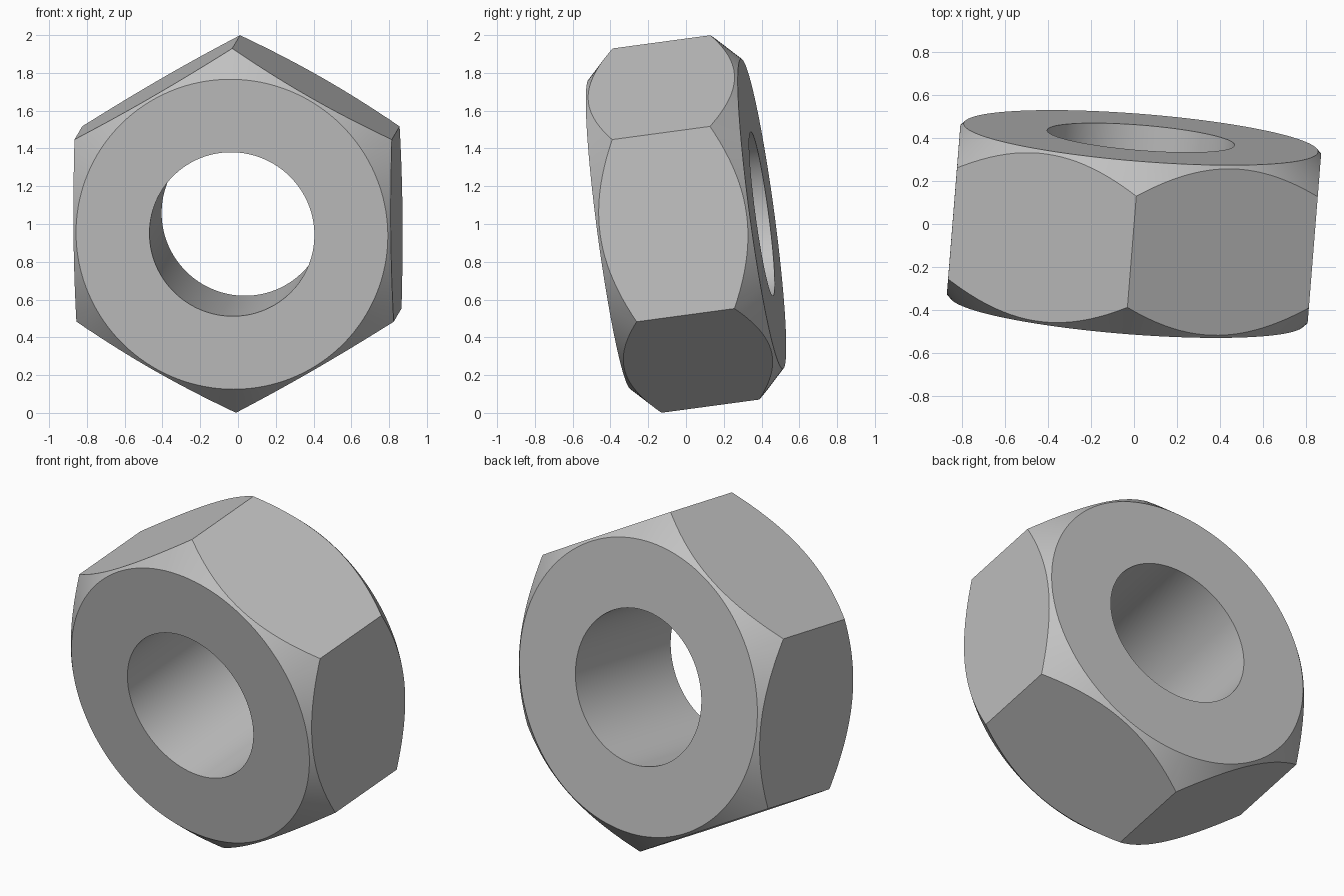
import bpy, bmesh, math
from mathutils import Matrix, Vector

cube = bpy.data.objects.get("Cube")
if cube:
    bpy.data.objects.remove(cube, do_unlink=True)

HALF = 0.407         # half thickness
FACE_R = 0.828       # flat bearing face radius
HOLE_R = 0.438
HEX_R = 0.973        # corner radius
OUTER = 1.05         # turned blank radius, beyond the corners
SEGMENTS = 128

steel = bpy.data.materials.new("grey steel")
steel.use_nodes = True
colour = (0.54, 0.54, 0.54, 1)
steel.diffuse_color = colour
steel.node_tree.nodes["Principled BSDF"].inputs["Base Color"].default_value = colour


def add_object(name, bm):
    bmesh.ops.recalc_face_normals(bm, faces=bm.faces)
    mesh = bpy.data.meshes.new(name)
    bm.to_mesh(mesh)
    bm.free()
    mesh.materials.append(steel)
    obj = bpy.data.objects.new(name, mesh)
    bpy.context.collection.objects.link(obj)
    return obj


# Turned blank: ring with 45 degree chamfers and a plain bore
shoulder = HALF - (OUTER - FACE_R)
profile = [(HOLE_R, -HALF), (FACE_R, -HALF), (OUTER, -shoulder),
           (OUTER, shoulder), (FACE_R, HALF), (HOLE_R, HALF)]
bm = bmesh.new()
verts = [bm.verts.new((r, 0, z)) for r, z in profile]
edges = [bm.edges.new((v, verts[i - 1])) for i, v in enumerate(verts)]
bmesh.ops.spin(bm, geom=verts + edges, cent=(0, 0, 0), axis=(0, 0, 1),
               angle=math.tau, steps=SEGMENTS, use_merge=False)
bmesh.ops.remove_doubles(bm, verts=bm.verts, dist=0.0001)
nut = add_object("hex_nut", bm)

# Hexagonal prism that trims the blank, with a corner on local +x
bm = bmesh.new()
corners = [bm.verts.new((HEX_R * math.cos(i * math.pi / 3),
                         HEX_R * math.sin(i * math.pi / 3), -0.6)) for i in range(6)]
base = bm.faces.new(corners)
top = bmesh.ops.extrude_face_region(bm, geom=[base])["geom"]
bmesh.ops.translate(bm, vec=(0, 0, 1.2),
                    verts=[g for g in top if isinstance(g, bmesh.types.BMVert)])
cutter = add_object("hex_trim", bm)
cutter.hide_render = True

trim = nut.modifiers.new("hex trim", "BOOLEAN")
trim.operation = "INTERSECT"
trim.solver = "EXACT"
trim.object = cutter
bpy.ops.object.select_all(action="DESELECT")
bpy.context.view_layer.objects.active = nut
nut.select_set(True)
bpy.ops.object.modifier_apply(modifier=trim.name)
bpy.data.objects.remove(cutter, do_unlink=True)
bpy.ops.object.shade_smooth_by_angle(angle=math.radians(25))

# Tilt: bore axis leans slightly, one corner points up
axis = Vector((0.08, 1, 0.135)).normalized()
corner = Vector((-0.01, 0, 0.965))
corner = Vector((corner.x, -(corner.x * axis.x + corner.z * axis.z) / axis.y, corner.z)).normalized()
side = axis.cross(corner)
turn = Matrix((corner, side, axis)).transposed().to_4x4()
nut.data.transform(Matrix.Translation((0, 0, 1)) @ turn)
